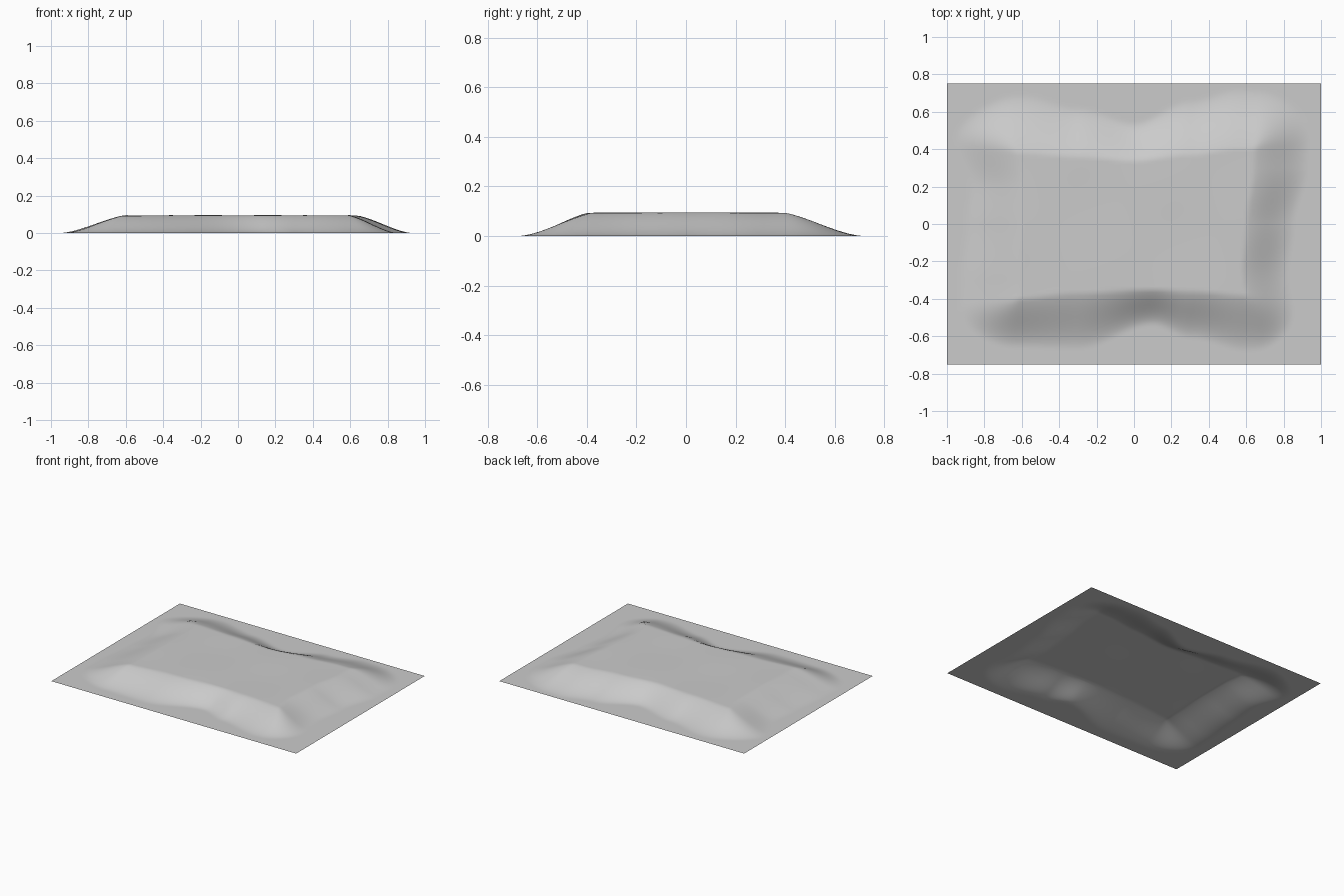
import bpy, bmesh, math

if "Cube" in bpy.data.objects:
    bpy.data.objects.remove(bpy.data.objects["Cube"])

HALF_X, HALF_Y, HEIGHT = 1.0, 0.75, 0.095

# Each side of the mound: (position along side, toe distance, crest distance)
FRONT = [(-0.9, 0.65, 0.42), (-0.65, 0.66, 0.40), (-0.3, 0.67, 0.37), (0.1, 0.54, 0.35),
         (0.3, 0.61, 0.36), (0.6, 0.68, 0.38), (0.9, 0.66, 0.40)]
BACK = [(-0.9, 0.66, 0.40), (-0.6, 0.69, 0.38), (-0.3, 0.62, 0.36), (0.0, 0.54, 0.34),
        (0.3, 0.66, 0.37), (0.55, 0.72, 0.40), (0.9, 0.70, 0.42)]
LEFT = [(-0.6, 0.94, 0.63), (-0.3, 0.93, 0.61), (0.0, 0.90, 0.60), (0.2, 0.88, 0.60),
        (0.5, 0.97, 0.63)]
RIGHT = [(-0.6, 0.88, 0.64), (-0.25, 0.83, 0.58), (0.0, 0.86, 0.60), (0.3, 0.93, 0.64),
         (0.6, 0.95, 0.66)]


def smooth(t):
    t = min(max(t, 0.0), 1.0)
    return t * t * (3 - 2 * t)


def side(points, along, dist):
    """How far down the slope a point lies: 0 at the crest, 1 at the toe."""
    toe, crest = points[0][1:] if along < points[0][0] else points[-1][1:]
    for a, b in zip(points, points[1:]):
        if a[0] <= along <= b[0]:
            k = smooth((along - a[0]) / (b[0] - a[0]))
            toe, crest = a[1] + (b[1] - a[1]) * k, a[2] + (b[2] - a[2]) * k
    return max(0.0, (dist - crest) / (toe - crest))


def height(x, y):
    dx = side(RIGHT, y, x) if x > 0 else side(LEFT, y, -x)
    dy = side(BACK, x, y) if y > 0 else side(FRONT, x, -y)
    t = max(0.0, 1 - math.hypot(dx, dy))
    slope = 0.5 * smooth(t) + 0.5 * t ** 1.45
    ripple = 0.0015 * math.sin(7 * x + 2 * y) * math.sin(9 * y - 3 * x)
    return slope * (HEIGHT - 0.001 + ripple)


# Ground sheet raised into a flat-topped mound
bm = bmesh.new()
bmesh.ops.create_grid(bm, x_segments=120, y_segments=90, size=1.0)
for v in bm.verts:
    v.co.x *= HALF_X
    v.co.y *= HALF_Y
    v.co.z = height(v.co.x, v.co.y)
for f in bm.faces:
    f.smooth = True
mesh = bpy.data.meshes.new("terrain_mound")
bm.to_mesh(mesh)
bm.free()
bpy.context.collection.objects.link(bpy.data.objects.new("terrain_mound", mesh))
